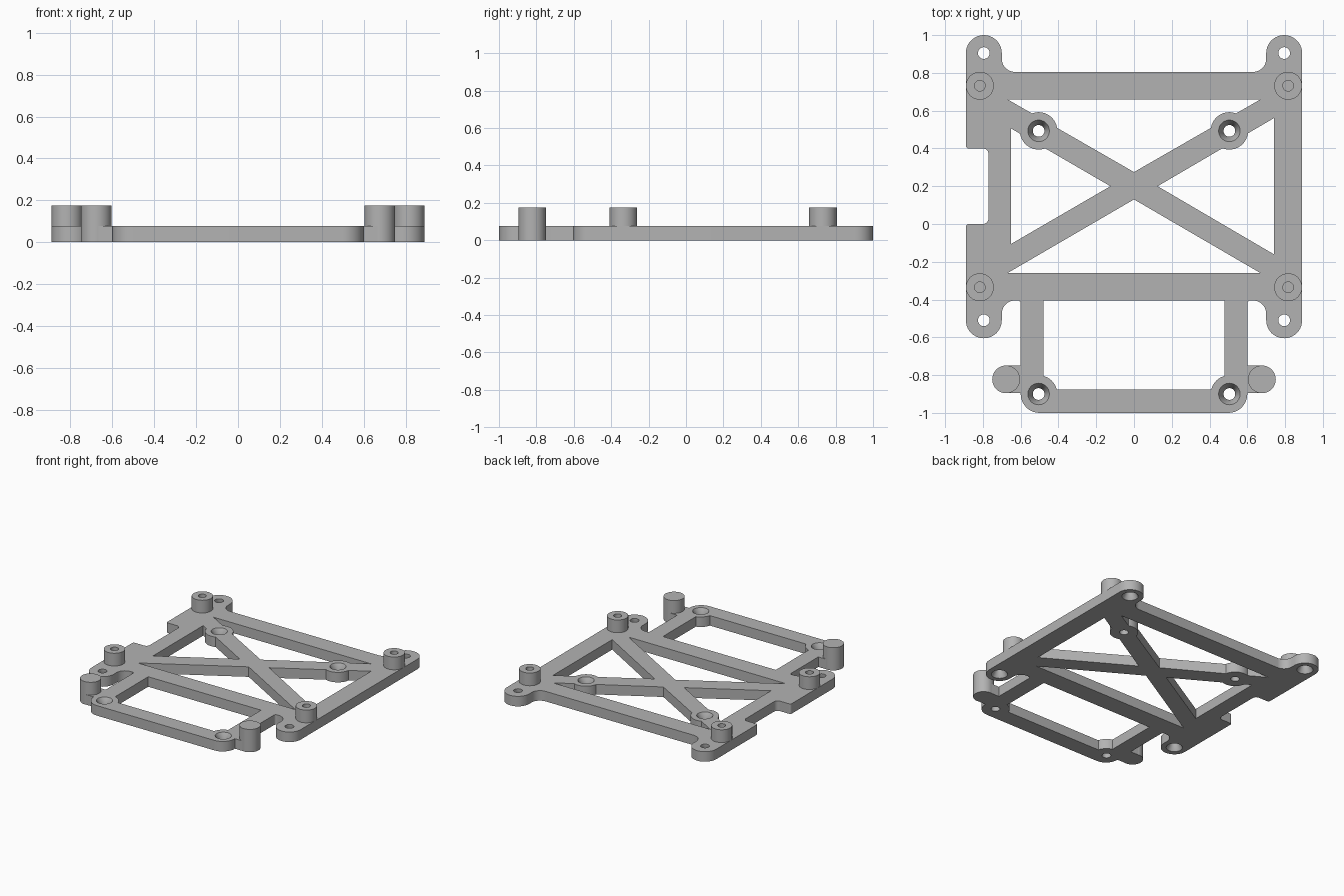
import bpy, bmesh, math
from mathutils import Vector

cube = bpy.data.objects.get("Cube")
if cube:
    bpy.data.objects.remove(cube, do_unlink=True)

THICK, TALL, SEGMENTS = 0.077, 0.175, 40

grey = bpy.data.materials.new("plain grey")
grey.use_nodes = True
grey.diffuse_color = (0.45, 0.45, 0.45, 1)
grey.node_tree.nodes["Principled BSDF"].inputs["Base Color"].default_value = grey.diffuse_color


def finish(name, bm):
    bmesh.ops.remove_doubles(bm, verts=bm.verts, dist=1e-5)
    bmesh.ops.recalc_face_normals(bm, faces=bm.faces)
    mesh = bpy.data.meshes.new(name)
    bm.to_mesh(mesh)
    bm.free()
    mesh.materials.append(grey)
    ob = bpy.data.objects.new(name, mesh)
    bpy.context.collection.objects.link(ob)
    return ob


def rounded(corners, steps=10):
    """Turn (x, y, radius) corners into a filleted outline."""
    out = []
    for i, (x, y, r) in enumerate(corners):
        p = Vector((x, y))
        if r == 0:
            out.append(p)
            continue
        a = (Vector(corners[i - 1][:2]) - p).normalized()
        b = (Vector(corners[(i + 1) % len(corners)][:2]) - p).normalized()
        centre = p + (a + b) * r
        for k in range(steps + 1):
            t = k / steps * math.pi / 2
            out.append(centre - b * r * math.cos(t) - a * r * math.sin(t))
    return out


def prism(name, corners, z0, z1):
    bm = bmesh.new()
    face = bm.faces.new([bm.verts.new((p.x, p.y, z0)) for p in rounded(corners)])
    new = bmesh.ops.extrude_face_region(bm, geom=[face])["geom"]
    bmesh.ops.translate(bm, vec=(0, 0, z1 - z0),
                        verts=[v for v in new if isinstance(v, bmesh.types.BMVert)])
    return finish(name, bm)


def lathe(name, profile, x, y):
    """Revolve a (radius, z) profile around a vertical axis at x, y."""
    bm = bmesh.new()
    verts = [bm.verts.new((x + r, y, z)) for r, z in profile]
    edges = [bm.edges.new(pair) for pair in zip(verts, verts[1:])]
    bmesh.ops.spin(bm, geom=verts + edges, cent=(x, y, 0), axis=(0, 0, 1),
                   angle=2 * math.pi, steps=SEGMENTS, use_merge=False)
    return finish(name, bm)


def cut(target, cutter, keep=False):
    mod = target.modifiers.new("cut", 'BOOLEAN')
    mod.object, mod.operation, mod.solver = cutter, 'DIFFERENCE', 'EXACT'
    bpy.context.view_layer.objects.active = target
    bpy.ops.object.modifier_apply(modifier=mod.name)
    if not keep:
        bpy.data.objects.remove(cutter, do_unlink=True)


# Outer outline: half of it, then mirrored with the side notch added
half = [(0.6, -1, 0.1), (0.6, -0.895, 0), (0.675, -0.895, 0), (0.675, -0.75, 0),
        (0.6, -0.75, 0), (0.6, -0.405, 0.015), (0.7, -0.405, 0.07),
        (0.7, -0.605, 0.095), (0.89, -0.605, 0.095),
        (0.89, 1, 0.095), (0.7, 1, 0.095), (0.7, 0.805, 0.07)]
notch = [(-0.89, 0.4, 0.015), (-0.77, 0.4, 0.03), (-0.77, 0, 0.03), (-0.89, 0, 0.015)]
other = [(-x, y, r) for x, y, r in reversed(half)]
plate = prism("base_plate", half + other[:3] + notch + other[3:], 0, THICK)

# Openings: four triangles around the cross brace and the front window
openings = [
    [(0, 0.275), (0.67, 0.66), (-0.67, 0.66)],
    [(0, 0.13), (-0.67, -0.26), (0.67, -0.26)],
    [(-0.125, 0.2), (-0.65, 0.505), (-0.65, -0.105)],
    [(0.125, 0.2), (0.74, -0.16), (0.74, 0.56)],
    [(-0.48, -0.875), (0.48, -0.875), (0.48, -0.405), (-0.48, -0.405)],
]
screw_spots = [(s * 0.505, y) for s in (-1, 1) for y in (0.493, -0.9)]
for pts in openings:
    opening = prism("opening_cutter", [(x, y, 0) for x, y in pts], -0.1, 0.2)
    for x, y in screw_spots:      # leave round bosses standing
        cut(opening, lathe("boss_cutter", [(0, -0.2), (0.099, -0.2), (0.099, 0.3), (0, 0.3)], x, y))
    cut(plate, opening)

# Screw holes sunk from above, ear holes sunk from below
for x, y in screw_spots:
    cut(plate, lathe("screw_cutter", [(0, -0.1), (0.031, -0.1), (0.031, 0.03), (0.057, THICK),
                                      (0.057, 0.2), (0, 0.2)], x, y))
for x in (-0.795, 0.795):
    for y in (0.905, -0.51):
        cut(plate, lathe("ear_cutter", [(0, -0.1), (0.057, -0.1), (0.057, 0), (0.031, 0.045),
                                        (0.031, 0.2), (0, 0.2)], x, y))

# Standoffs with blind holes, and solid locating pegs
parts = [plate]
for side, s in (("right", -1), ("left", 1)):
    for end, y in (("back", 0.732), ("front", -0.335)):
        parts.append(lathe(f"{end}_{side}_standoff",
                           [(0.074, THICK), (0.074, TALL), (0.028, TALL),
                            (0.028, THICK), (0, THICK)], s * 0.816, y))
    parts.append(lathe(f"{side}_peg", [(0, 0), (0.0735, 0), (0.0735, TALL), (0, TALL)],
                       s * 0.677, -0.8225))

# Smooth round walls, keep edges crisp
bpy.ops.object.select_all(action='DESELECT')
for ob in parts:
    ob.select_set(True)
bpy.context.view_layer.objects.active = plate
bpy.ops.object.shade_smooth_by_angle(angle=math.radians(30))
